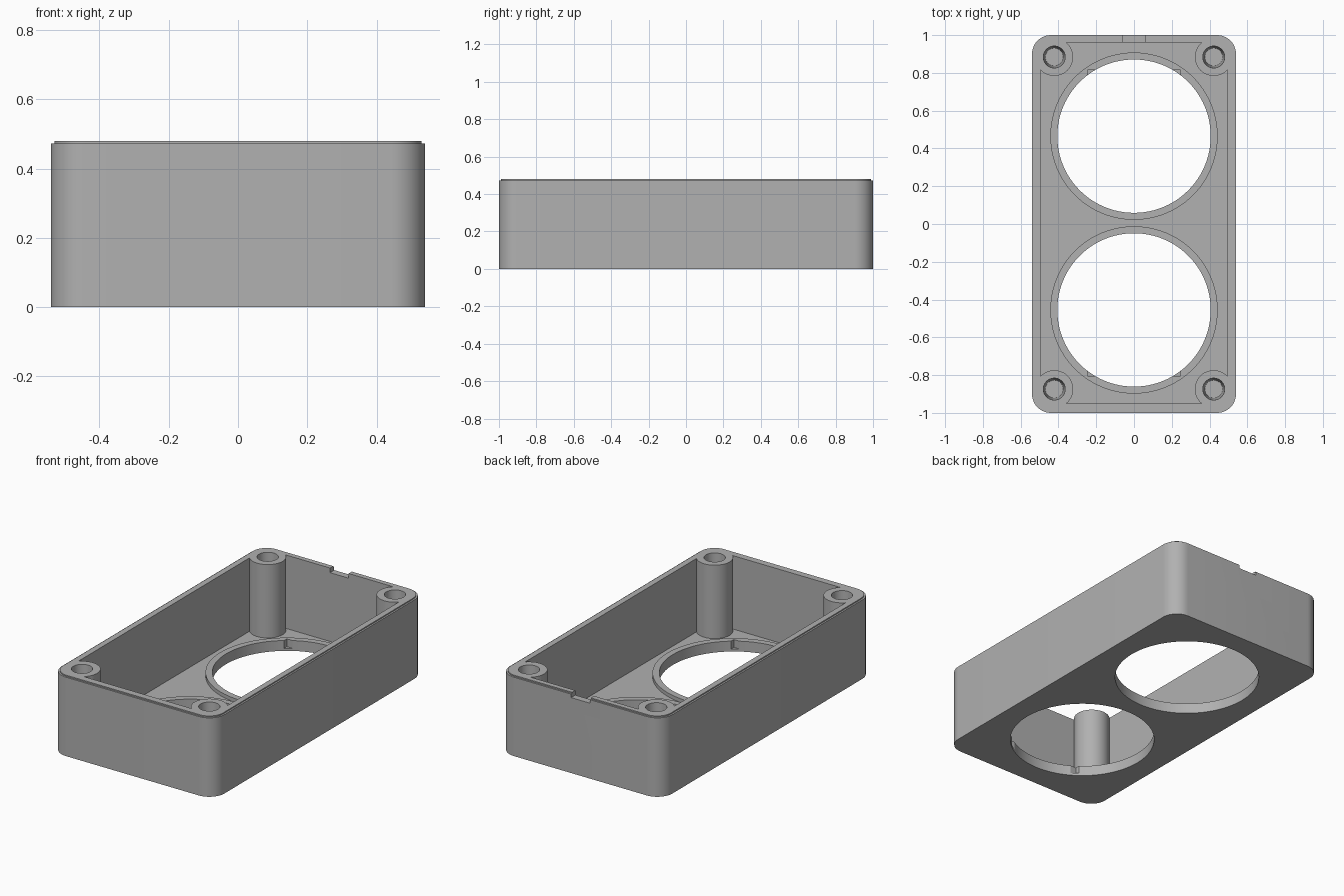
import bpy, bmesh, math

if "Cube" in bpy.data.objects:
    bpy.data.objects.remove(bpy.data.objects["Cube"])

# One plain grey plastic
grey = bpy.data.materials.new("grey plastic")
grey.use_nodes = True
COLOUR = (0.44, 0.44, 0.44, 1)
grey.diffuse_color = COLOUR
grey.node_tree.nodes["Principled BSDF"].inputs["Base Color"].default_value = COLOUR

HALF_X, HALF_Y = 0.54, 1.0
RIM, SHOULDER, FLOOR, RING_TOP = 0.48, 0.473, 0.04, 0.062
SHIFT = 0.005          # the inside sits slightly towards the back


def finish(name, bm):
    bmesh.ops.recalc_face_normals(bm, faces=bm.faces)
    mesh = bpy.data.meshes.new(name)
    bm.to_mesh(mesh)
    bm.free()
    mesh.materials.append(grey)
    obj = bpy.data.objects.new(name, mesh)
    bpy.context.collection.objects.link(obj)
    return obj


def rounded_box(name, hx, hy, z0, z1, radius, cy=0.0, steps=12):
    """Upright prism over a rounded rectangle; radius 0 gives a plain box."""
    steps = steps if radius else 0
    bm = bmesh.new()
    ring = []
    for quarter, (sx, sy) in enumerate([(1, 1), (-1, 1), (-1, -1), (1, -1)]):
        for i in range(steps + 1):
            a = (quarter + (i / steps if steps else 0)) * math.pi / 2
            ring.append(bm.verts.new((sx * (hx - radius) + radius * math.cos(a),
                                      cy + sy * (hy - radius) + radius * math.sin(a), z0)))
    face = bm.faces.new(ring)
    top = bmesh.ops.extrude_face_region(bm, geom=[face])["geom"]
    bmesh.ops.translate(bm, vec=(0, 0, z1 - z0),
                        verts=[v for v in top if isinstance(v, bmesh.types.BMVert)])
    return finish(name, bm)


def cylinder(name, x, y, z0, z1, r0, r1=None, sides=48):
    bm = bmesh.new()
    bmesh.ops.create_cone(bm, cap_ends=True, segments=sides, radius1=r0,
                          radius2=r0 if r1 is None else r1, depth=z1 - z0)
    bmesh.ops.translate(bm, vec=(x, y, (z0 + z1) / 2), verts=bm.verts)
    return finish(name, bm)


def combine(body, tool, operation):
    """Apply a boolean and remove the tool."""
    mod = body.modifiers.new(operation, "BOOLEAN")
    mod.operation, mod.solver, mod.object = operation, "EXACT", tool
    bpy.context.view_layer.objects.active = body
    bpy.ops.object.modifier_apply(modifier=mod.name)
    bpy.data.objects.remove(tool)


# Outer shell with a stepped lip, hollowed from above
body = rounded_box("enclosure_body", HALF_X, HALF_Y, 0, SHOULDER, 0.1)
lip = rounded_box("rim_lip", HALF_X - 0.01, HALF_Y - 0.01, 0.2, RIM, 0.09)
combine(body, lip, "UNION")
cavity = rounded_box("cavity_cutter", 0.495, 0.955, FLOOR, 0.6, 0.05, SHIFT)
combine(body, cavity, "DIFFERENCE")

# Corner screw posts with tapered blind holes
for sx in (-1, 1):
    for sy in (-1, 1):
        px, py = sx * 0.422, sy * 0.879 + SHIFT
        combine(body, cylinder("post", px, py, 0.02, RIM, 0.1), "UNION")
        combine(body, cylinder("post_hole", px, py, 0.15, RIM + 0.002, 0.047, 0.058),
                "DIFFERENCE")

# Two round openings, each with a raised ring and a pair of corner slots
for sy in (-1, 1):
    cy = sy * 0.46 + SHIFT
    combine(body, cylinder("opening_ring", 0, cy, 0.02, RING_TOP, 0.443, sides=96), "UNION")
    combine(body, cylinder("opening", 0, cy, -0.1, 0.2, 0.406, sides=96), "DIFFERENCE")
    slots = rounded_box("slot_cutter", 0.246, 0.125, 0.015, 0.2, 0, cy + sy * 0.224)
    combine(body, slots, "DIFFERENCE")

# Cable notch in the back rim
notch = rounded_box("notch_cutter", 0.062, 0.08, 0.452, 0.6, 0, HALF_Y)
combine(body, notch, "DIFFERENCE")

bpy.ops.object.select_all(action="DESELECT")
body.select_set(True)
bpy.context.view_layer.objects.active = body
bpy.ops.object.shade_smooth_by_angle(angle=math.radians(30))
